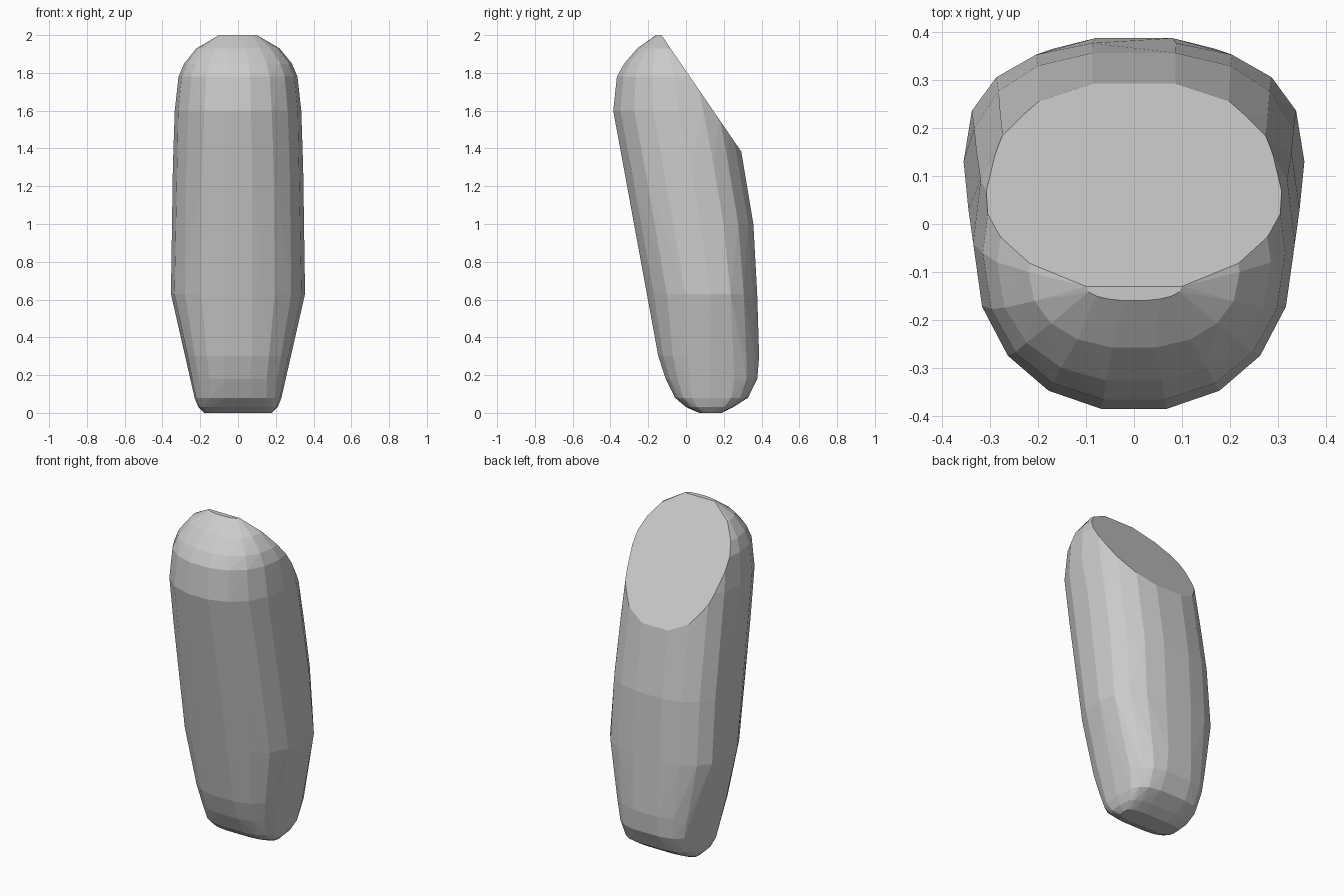
import bpy, bmesh
from math import cos, sin, tau
from mathutils import Vector

if "Cube" in bpy.data.objects:
    bpy.data.objects.remove(bpy.data.objects["Cube"])

# Body sections: z, front y, back y, widest y, half width, front power, back power
SECTIONS = [
    (0.00, 0.07, 0.19, 0.13, 0.18, 4.0, 4.0),
    (0.03, 0.00, 0.25, 0.13, 0.21, 3.6, 4.0),
    (0.08, -0.06, 0.33, 0.13, 0.23, 3.2, 3.6),
    (0.18, -0.11, 0.38, 0.13, 0.25, 2.8, 3.2),
    (0.30, -0.15, 0.39, 0.13, 0.28, 2.6, 2.8),
    (0.63, -0.21, 0.38, 0.13, 0.355, 2.3, 2.5),
    (1.00, -0.28, 0.36, 0.08, 0.35, 2.3, 2.5),
    (1.30, -0.335, 0.31, 0.03, 0.345, 2.3, 2.5),
    (1.60, -0.39, 0.26, -0.04, 0.335, 2.2, 2.6),
    (1.78, -0.37, 0.20, -0.06, 0.315, 2.2, 2.6),
    (1.85, -0.33, 0.15, -0.08, 0.285, 2.2, 2.6),
    (1.93, -0.26, 0.08, -0.10, 0.22, 2.2, 2.4),
    (2.00, -0.16, -0.06, -0.13, 0.10, 2.2, 2.4),
]
SIDES = 18


def section(z, front, back, mid, width, pf, pb):
    pts = []
    for i in range(SIDES):
        c, s = cos(tau * i / SIDES), sin(tau * i / SIDES)
        p = pf if s < 0 else pb
        x = width * abs(c) ** (2 / p) * (1 if c > 0 else -1)
        reach = back - mid if s > 0 else front - mid
        pts.append(Vector((x, mid + reach * abs(s) ** (2 / p), z)))
    return pts


def hull(points):
    bm = bmesh.new()
    for p in points:
        bm.verts.new(p)
    res = bmesh.ops.convex_hull(bm, input=bm.verts)
    loose = {v for v in res["geom_interior"] + res["geom_unused"]
             if isinstance(v, bmesh.types.BMVert)}
    bmesh.ops.delete(bm, geom=list(loose), context='VERTS')
    return bm


# Rounded body wrapped around the sections
body = hull([p for row in SECTIONS for p in section(*row)])

# Flat sloping cut at the upper back
bmesh.ops.bisect_plane(body, geom=body.verts[:] + body.edges[:] + body.faces[:],
                       plane_co=(0, 0.24, 1.46), plane_no=(0, 0.54, 0.37),
                       clear_outer=True)
stone = hull([v.co.copy() for v in body.verts])
body.free()
bmesh.ops.dissolve_limit(stone, angle_limit=0.03, verts=stone.verts[:], edges=stone.edges[:])
bmesh.ops.recalc_face_normals(stone, faces=stone.faces[:])

mesh = bpy.data.meshes.new("standing_stone")
stone.to_mesh(mesh)
stone.free()
bpy.context.collection.objects.link(bpy.data.objects.new("standing_stone", mesh))
